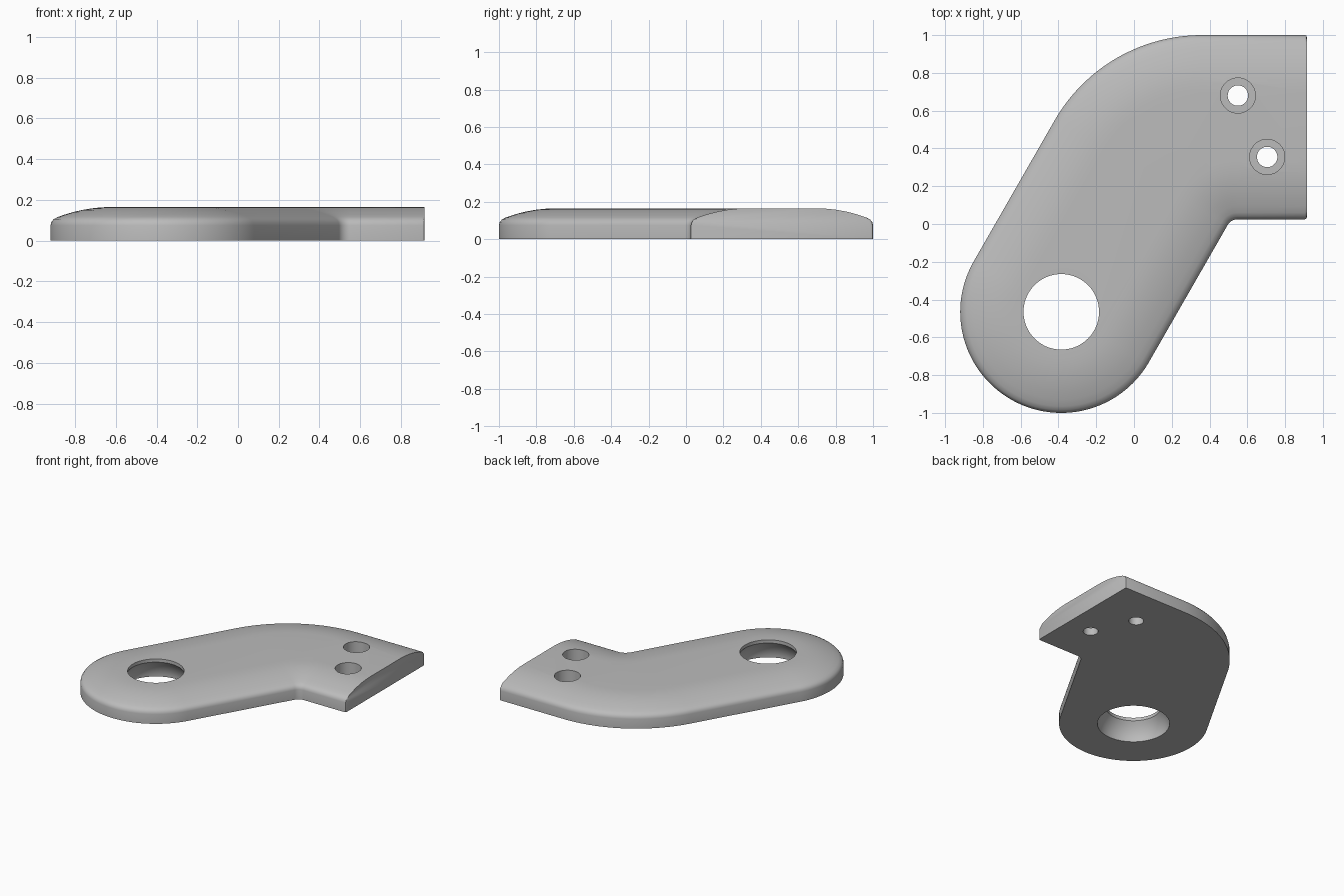
import bpy, bmesh
from math import cos, sin, radians

if "Cube" in bpy.data.objects:
    bpy.data.objects.remove(bpy.data.objects["Cube"], do_unlink=True)

grey = bpy.data.materials.new("plain grey")
grey.use_nodes = True
grey.diffuse_color = (0.5, 0.5, 0.5, 1)
grey.node_tree.nodes["Principled BSDF"].inputs["Base Color"].default_value = (0.5, 0.5, 0.5, 1)

END_X = 0.915
TOP = 0.165
EYE = (-0.385, -0.465)


def arc(cx, cy, r, a0, a1, n):
    angles = [radians(a0 + (a1 - a0) * i / n) for i in range(n + 1)]
    return [(cx + r * cos(a), cy + r * sin(a)) for a in angles]


def outline(d):
    """Plate outline moved inwards by d; the straight end stays in place."""
    return (arc(*EYE, 0.535 - d, 150, 330, 72)
            + arc(0.548, -0.035, 0.06 + d, 150, 90, 12)
            + [(END_X, 0.025 + d), (END_X, 1 - d)]
            + arc(0.36, 0.1, 0.9 - d, 90, 150, 32))


def make_object(name, bm):
    bmesh.ops.recalc_face_normals(bm, faces=bm.faces)
    mesh = bpy.data.meshes.new(name)
    bm.to_mesh(mesh)
    bm.free()
    mesh.materials.append(grey)
    ob = bpy.data.objects.new(name, mesh)
    bpy.context.collection.objects.link(ob)
    return ob


def bridge(bm, rings):
    for low, high in zip(rings, rings[1:]):
        for i in range(len(low)):
            j = (i + 1) % len(low)
            yield i, (low[i], low[j], high[j], high[i])


# Crowned plate: upright wall, small edge round, then a shallow crown
profile = [(0, 0), (0, 0.075), (0.004, 0.091), (0.015, 0.105), (0.035, 0.116)]
profile += [(d, TOP - 0.7 * (0.3 - d) ** 2) for d in (0.07, 0.11, 0.15, 0.2, 0.25, 0.3)]
bm = bmesh.new()
rings = [[bm.verts.new((x, y, z)) for x, y in outline(d)] for d, z in profile]
end = next(i for i, v in enumerate(rings[0]) if abs(v.co.x - END_X) < 1e-5)
for i, quad in bridge(bm, rings):
    if i != end:
        bm.faces.new(quad)
bm.faces.new(rings[0][::-1])
bm.faces.new(rings[-1])
bm.faces.new([r[end] for r in rings] + [r[end + 1] for r in reversed(rings)])

# Slightly softened rim around the straight end
rim = [e for e in bm.edges
       if all(v.co.x > END_X - 1e-4 for v in e.verts) and max(v.co.z for v in e.verts) > 0.01]
bmesh.ops.bevel(bm, geom=rim, offset=0.01, segments=2, profile=0.5, affect='EDGES')
plate = make_object("bracket_plate", bm)


def cutter(name, centre, steps, n):
    """Turned solid from (radius, height) steps, subtracted from the plate."""
    bm = bmesh.new()
    rings = [[bm.verts.new((x, y, z)) for x, y in arc(*centre, r, 0, 360 - 360 / n, n - 1)]
             for r, z in steps]
    for _, quad in bridge(bm, rings):
        bm.faces.new(quad)
    bm.faces.new(rings[0][::-1])
    bm.faces.new(rings[-1])
    ob = make_object(name, bm)
    ob.hide_render = True
    mod = plate.modifiers.new(name, 'BOOLEAN')
    mod.operation = 'DIFFERENCE'
    mod.solver = 'EXACT'
    mod.object = ob
    return ob


# Large eye with a curved seat that narrows to a thin upper lip
seat = [(0.26 - 0.06 * (k / 8) ** 2, 0.14 * k / 8) for k in range(9)]
cutters = [cutter("eye_cutter", EYE, [(0.26, -0.1)] + seat + [(0.2, 0.3)], 72)]

# Two counterbored screw holes
for k, centre in enumerate([(0.55, 0.68), (0.705, 0.355)]):
    steps = [(0.054, -0.1), (0.054, 0.06), (0.093, 0.06), (0.093, 0.3)]
    cutters.append(cutter("screw_hole_cutter_%d" % (k + 1), centre, steps, 40))

# Bake the cuts and remove the cutters
bpy.context.view_layer.update()
deps = bpy.context.evaluated_depsgraph_get()
baked = bpy.data.meshes.new_from_object(plate.evaluated_get(deps))
plate.modifiers.clear()
plate.data = baked
for ob in cutters:
    bpy.data.objects.remove(ob, do_unlink=True)

bpy.ops.object.select_all(action='DESELECT')
plate.select_set(True)
bpy.context.view_layer.objects.active = plate
bpy.ops.object.shade_smooth_by_angle(angle=radians(35))
